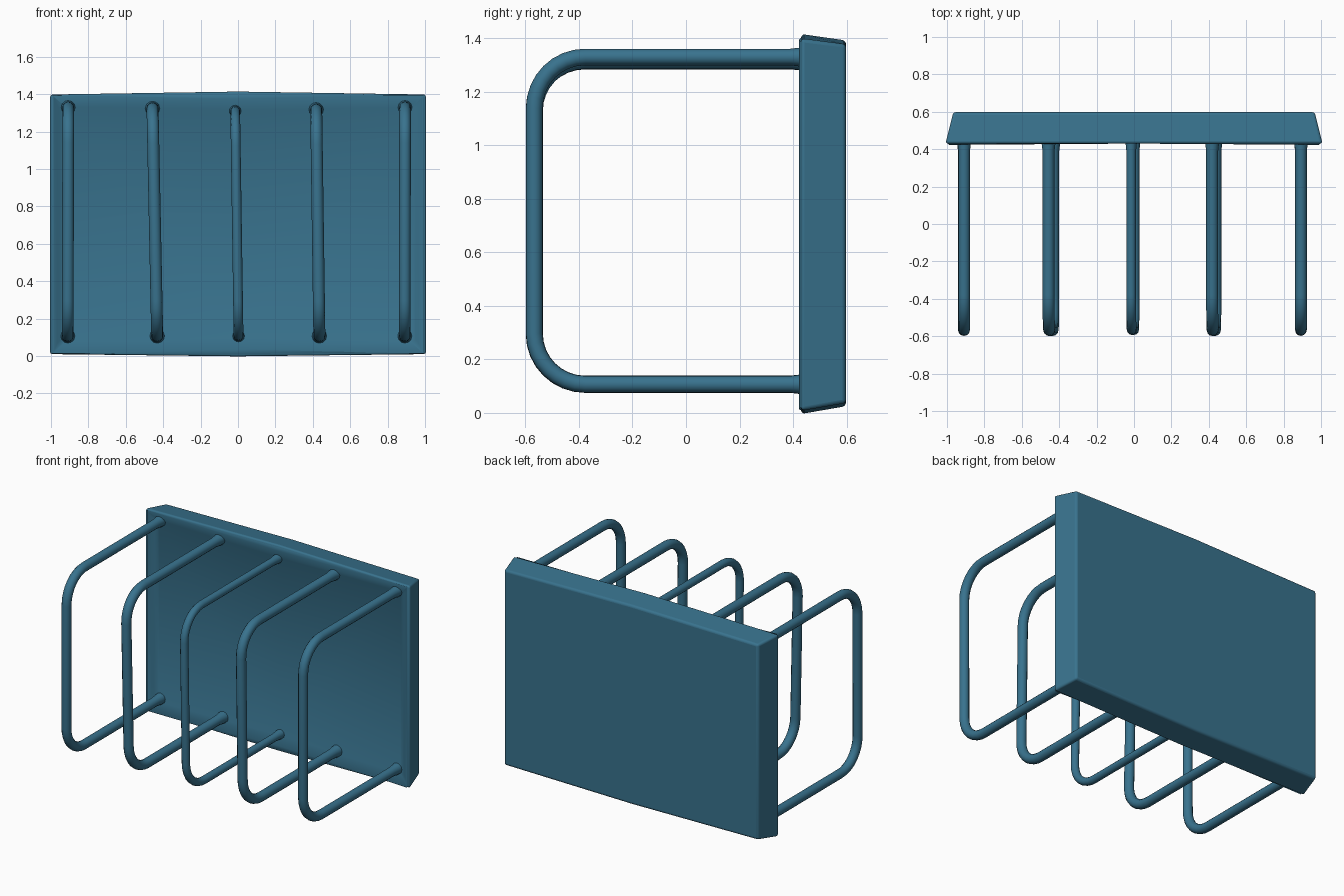
import bpy, bmesh, math

if "Cube" in bpy.data.objects:
    bpy.data.objects.remove(bpy.data.objects["Cube"])

blue = bpy.data.materials.new("blue_paint")
blue.diffuse_color = (0.04, 0.17, 0.27, 1)
blue.use_nodes = True
blue.node_tree.nodes["Principled BSDF"].inputs["Base Color"].default_value = blue.diffuse_color


def finish(ob):
    bpy.ops.object.select_all(action='DESELECT')
    ob.select_set(True)
    bpy.context.view_layer.objects.active = ob
    ob.data.materials.append(blue)


# Back plate: slightly bowed outline, flared towards the front, shallow dished face
def outline(bm, y, half_x, z_end, z_mid):
    pts = [(-half_x, z_end[0]), (0, z_mid[0]), (half_x, z_end[0]),
           (half_x, z_end[1]), (0, z_mid[1]), (-half_x, z_end[1])]
    return [bm.verts.new((x, y, z)) for x, z in pts]


bm = bmesh.new()
front = outline(bm, 0.43, 1.008, (0.008, 1.4), (-0.004, 1.416))
back = outline(bm, 0.598, 0.966, (0.037, 1.378), (0.025, 1.392))
face = bm.faces.new(front)
bm.faces.new(back[::-1])
for i in range(6):
    j = (i + 1) % 6
    bm.faces.new((front[j], front[i], back[i], back[j]))
bmesh.ops.recalc_face_normals(bm, faces=bm.faces[:])
bmesh.ops.inset_region(bm, faces=[face], thickness=0.04, depth=0)
bmesh.ops.inset_region(bm, faces=[face], thickness=0.06, depth=-0.025)
mesh = bpy.data.meshes.new("back_plate")
bm.to_mesh(mesh)
bm.free()
plate = bpy.data.objects.new("back_plate", mesh)
bpy.context.collection.objects.link(plate)
bev = plate.modifiers.new("rounded_edges", 'BEVEL')
bev.width = 0.036
bev.segments = 4
bev.limit_method = 'ANGLE'
finish(plate)
bpy.ops.object.shade_smooth_by_angle(angle=math.radians(40))

# Wire hoops: squared U shapes with rounded corners, running into the plate
Y_PLATE, Y_FRONT, Z_TOP, Z_LOW, R = 0.48, -0.567, 1.33, 0.107, 0.19


def hoop_path():
    pts = [(Y_PLATE, Z_TOP, 1.3), (0.43, Z_TOP, 1.15), (0.39, Z_TOP, 1)]
    for cz, start in ((Z_TOP - R, 90), (Z_LOW + R, 180)):
        for k in range(9):
            a = math.radians(start + 90 * k / 8)
            pts.append((Y_FRONT + R + R * math.cos(a), cz + R * math.sin(a), 1))
    return pts + [(0.39, Z_LOW, 1), (0.43, Z_LOW, 1.15), (Y_PLATE, Z_LOW, 1.3)]


def hoop(name, x_top, x_low, radius, drop):
    cu = bpy.data.curves.new(name, 'CURVE')
    cu.dimensions = '3D'
    cu.bevel_depth = radius
    cu.bevel_resolution = 4
    cu.use_fill_caps = True
    path = hoop_path()
    sp = cu.splines.new('POLY')
    sp.points.add(len(path) - 1)
    for p, (y, z, r) in zip(sp.points, path):
        t = (z - Z_LOW) / (Z_TOP - Z_LOW)
        p.co = (x_low + (x_top - x_low) * t, y, z - drop * t, 1)
        p.radius = r
    sp.use_smooth = True
    ob = bpy.data.objects.new(name, cu)
    bpy.context.collection.objects.link(ob)
    finish(ob)
    bpy.ops.object.convert(target='MESH')
    bpy.ops.object.shade_smooth_by_angle(angle=math.radians(50))


for i, (top, low, rad, drop) in enumerate([(-0.908, -0.91, 0.031, 0),
                                           (-0.457, -0.432, 0.032, 0.005),
                                           (-0.015, 0.003, 0.026, 0.02),
                                           (0.418, 0.435, 0.032, 0.012),
                                           (0.893, 0.892, 0.031, 0)]):
    hoop(f"wire_hoop_{i + 1}", top, low, rad, drop)
